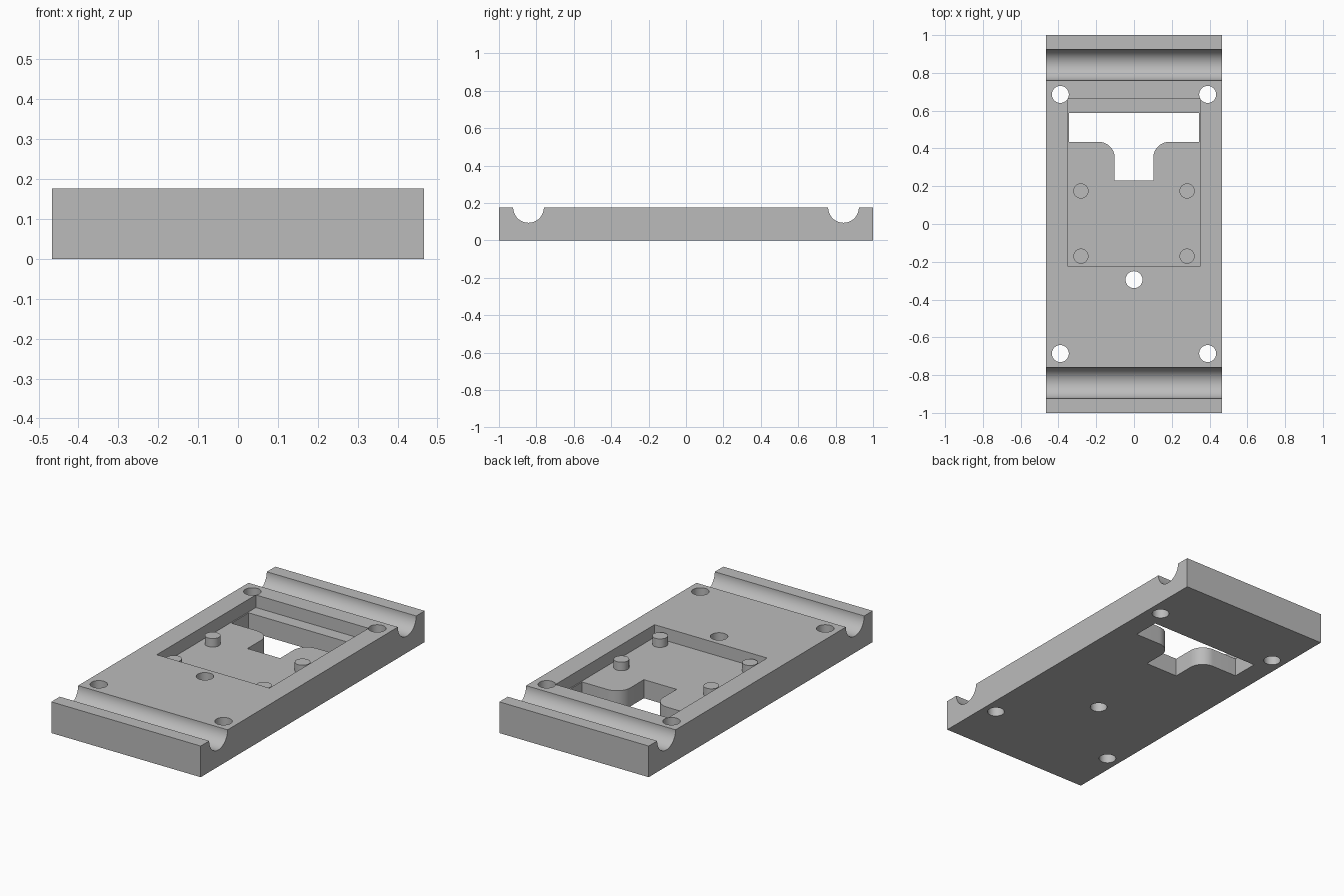
import bpy, bmesh
from math import sin, cos, pi, radians
from mathutils import Vector

cube = bpy.data.objects.get("Cube")
if cube:
    bpy.data.objects.remove(cube, do_unlink=True)

W, L, H = 0.467, 1.0, 0.176       # half width, half length, height
FLOOR = 0.105                     # pocket floor height

grey = bpy.data.materials.new("plain grey")
grey.use_nodes = True
grey.diffuse_color = (0.5, 0.5, 0.5, 1)
grey.node_tree.nodes["Principled BSDF"].inputs["Base Color"].default_value = (0.5, 0.5, 0.5, 1)


def arc(cx, cy, r, a0, a1, n):
    """Points along an arc, angles in degrees."""
    angles = [radians(a0 + (a1 - a0) * i / n) for i in range(n + 1)]
    return [(cx + r * cos(a), cy + r * sin(a)) for a in angles]


def prism(name, points, offset):
    """Extrude a closed outline of 3D points into a solid."""
    bm = bmesh.new()
    face = bm.faces.new([bm.verts.new(p) for p in points])
    new = bmesh.ops.extrude_face_region(bm, geom=[face])["geom"]
    bmesh.ops.translate(bm, vec=Vector(offset),
                        verts=[v for v in new if isinstance(v, bmesh.types.BMVert)])
    bmesh.ops.recalc_face_normals(bm, faces=bm.faces)
    mesh = bpy.data.meshes.new(name)
    bm.to_mesh(mesh)
    bm.free()
    mesh.materials.append(grey)
    ob = bpy.data.objects.new(name, mesh)
    bpy.context.collection.objects.link(ob)
    return ob


def upright(name, outline, z0, z1):
    return prism(name, [(x, y, z0) for x, y in outline], (0, 0, z1 - z0))


def rod(name, x, y, r, z0, z1):
    return upright(name, arc(x, y, r, 0, 360, 48)[:-1], z0, z1)


def select(ob):
    bpy.ops.object.select_all(action='DESELECT')
    ob.select_set(True)
    bpy.context.view_layer.objects.active = ob


def cut(ob, cutter):
    cutter.hide_render = True
    mod = ob.modifiers.new("cut", 'BOOLEAN')
    mod.operation, mod.solver, mod.object = 'DIFFERENCE', 'EXACT', cutter
    select(ob)
    bpy.ops.object.modifier_apply(modifier=mod.name)
    bpy.data.objects.remove(cutter, do_unlink=True)


# Plate with a half-round groove across each end
side = [(-L, 0), (-L, H)]
for y in (-0.842, 0.842):
    side += arc(y, H, 0.082, 180, 360, 32)
side += [(L, H), (L, 0)]
plate = prism("base_plate", [(-W, y, z) for y, z in side], (2 * W, 0, 0))

# Shallow rectangular pocket
pocket = [(-0.352, -0.222), (0.352, -0.222), (0.352, 0.662), (-0.352, 0.662)]
cut(plate, upright("pocket_cutter", pocket, FLOOR, H + 0.1))

# T-shaped opening with rounded inner shoulders
right = [(0.102, 0.23)] + arc(0.187, 0.35, 0.085, 180, 90, 12) + [(0.345, 0.435), (0.345, 0.588)]
slot = right + [(-x, y) for x, y in reversed(right)]
cut(plate, upright("slot_cutter", slot, -0.1, H + 0.1))

# Screw holes through the plate
holes = [(sx * 0.39, sy * 0.686) for sx in (-1, 1) for sy in (-1, 1)] + [(0, -0.295)]
for x, y in holes:
    cut(plate, rod("hole_cutter", x, y, 0.045, -0.1, H + 0.1))

# Locating pins on the pocket floor
parts = [plate]
for x, side_name in ((-0.281, "right"), (0.281, "left")):
    for y, end in ((-0.17, "front"), (0.175, "back")):
        parts.append(rod(f"pin_{end}_{side_name}", x, y, 0.04, FLOOR - 0.005, 0.153))

for ob in parts:
    select(ob)
    bpy.ops.object.shade_smooth_by_angle(angle=radians(30))
